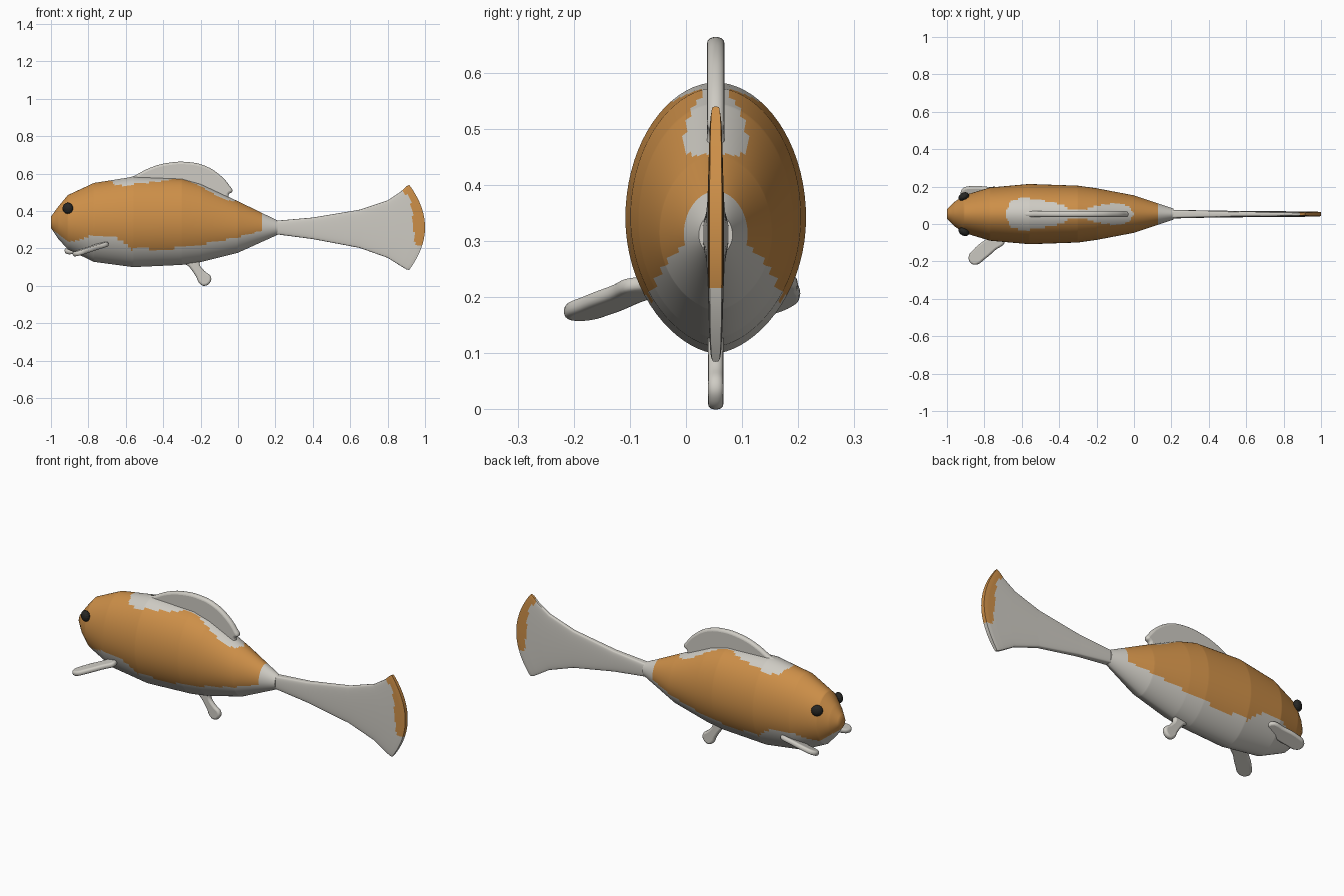
import bpy, bmesh, math
from mathutils import Vector, Matrix

cube = bpy.data.objects.get("Cube")
if cube:
    bpy.data.objects.remove(cube, do_unlink=True)

MID = 0.053          # y of the fish's centre plane
RING = 72            # points around each lofted section


def material(name, rgb):
    m = bpy.data.materials.new(name)
    m.use_nodes = True
    m.diffuse_color = (*rgb, 1)
    m.node_tree.nodes["Principled BSDF"].inputs["Base Color"].default_value = (*rgb, 1)
    return m


ORANGE = material("orange scales", (0.61, 0.275, 0.065))
WHITE = material("off white", (0.62, 0.60, 0.55))
BLACK = material("eye black", (0.02, 0.02, 0.018))


def lookup(table, x):
    """Linear interpolation of rows (key, value, ...); returns the values."""
    if x <= table[0][0]:
        return table[0][1:]
    for a, b in zip(table, table[1:]):
        if x <= b[0]:
            t = (x - a[0]) / (b[0] - a[0])
            return [p + (q - p) * t for p, q in zip(a[1:], b[1:])]
    return table[-1][1:]


def smooth(obj, angle=50):
    bpy.ops.object.select_all(action="DESELECT")
    obj.select_set(True)
    bpy.context.view_layer.objects.active = obj
    bpy.ops.object.shade_smooth_by_angle(angle=math.radians(angle))


def loft(name, stations, steps, power, bulge, rule):
    """Skin rings through stations (x, top, bottom, half width)."""
    bm = bmesh.new()
    x0, x1 = stations[0][0], stations[-1][0]
    xs = {x0 + (x1 - x0) * i / steps for i in range(steps + 1)}
    rings = []
    for x in sorted(xs | {s[0] for s in stations}):
        top, bottom, w = lookup(stations, x)
        push = bulge * ((x - x0) / (x1 - x0)) ** 4
        ring = []
        for k in range(RING):
            a = 2 * math.pi * k / RING
            c, s = math.cos(a), math.sin(a)
            y = MID + w * math.copysign(abs(s) ** power(c), s)
            z = (top + bottom) / 2 + (top - bottom) / 2 * c
            ring.append(bm.verts.new((x + push * (1 - c * c), y, z)))
        rings.append(ring)
    for r, q in zip(rings, rings[1:]):
        for k in range(RING):
            n = (k + 1) % RING
            bm.faces.new((r[k], r[n], q[n], q[k]))
    # strip caps, so colour rules also work on the ends
    for r in (rings[0], rings[-1]):
        for k in range(RING // 2):
            ids = dict.fromkeys((k, k + 1, RING - k - 1, (RING - k) % RING))
            bm.faces.new([r[i] for i in ids])
    bmesh.ops.recalc_face_normals(bm, faces=bm.faces)
    for f in bm.faces:
        f.material_index = 0 if rule(f.calc_center_median()) else 1
    mesh = bpy.data.meshes.new(name)
    bm.to_mesh(mesh)
    bm.free()
    mesh.materials.append(ORANGE)
    mesh.materials.append(WHITE)
    obj = bpy.data.objects.new(name, mesh)
    bpy.context.collection.objects.link(obj)
    smooth(obj)
    return obj


def fin(name, outline, matrix, thick=0.028):
    """Rounded flat fin from a smooth closed outline."""
    round_ = thick * 0.4
    cu = bpy.data.curves.new(name, "CURVE")
    cu.dimensions = "2D"
    cu.fill_mode = "BOTH"
    cu.extrude = thick / 2 - round_
    cu.bevel_depth = round_
    cu.bevel_resolution = 2
    cu.offset = -round_
    cu.resolution_u = 6
    sp = cu.splines.new("BEZIER")
    sp.bezier_points.add(len(outline) - 1)
    for p, (u, v) in zip(sp.bezier_points, outline):
        p.co = (u, v, 0)
        p.handle_left_type = p.handle_right_type = "AUTO"
    sp.use_cyclic_u = True
    cu.materials.append(WHITE)
    obj = bpy.data.objects.new(name, cu)
    bpy.context.collection.objects.link(obj)
    obj.matrix_world = matrix
    bpy.ops.object.select_all(action="DESELECT")
    obj.select_set(True)
    bpy.context.view_layer.objects.active = obj
    bpy.ops.object.convert(target="MESH")
    smooth(bpy.context.object)


# Body: white belly, white back patches and white tail root
belly = [(-1, .305), (-.9, .235), (-.83, .25), (-.78, .27), (-.66, .265),
         (-.6, .225), (-.57, .195), (-.35, .2), (-.2, .22), (0, .26), (.13, .295)]
patch = [(-.69, 0), (-.66, .07), (-.6, .088), (-.52, .08), (-.45, .065),
         (-.38, .05), (-.34, .02), (-.28, .02), (-.2, .045), (-.1, .06),
         (-.03, .045), (0, 0)]


def body_rule(c):
    on_back = c.z > 0.4 and abs(c.y - MID) < lookup(patch, c.x)[0]
    return c.x < 0.13 and c.z > lookup(belly, c.x)[0] and not on_back


loft("body",
     [(-1, .37, .31, .025), (-.96, .425, .25, .065), (-.91, .485, .195, .1),
      (-.77, .55, .128, .142), (-.56, .583, .1, .161), (-.3, .573, .112, .152),
      (-.2, .545, .127, .138), (0, .452, .177, .1), (.21, .35, .272, .03)],
     150, lambda c: 1.2 if c < 0 else 1.05, 0, body_rule)

# Tail fin: orange band on the upper trailing edge
tail_edge = [(.215, .95), (.3, .94), (.45, .925), (.51, .885), (.54, .87)]
loft("tail_fin",
     [(.17, .345, .28, .024), (.4, .365, .25, .019), (.65, .407, .203, .016),
      (.8, .457, .15, .015), (.87, .503, .106, .014), (.9, .532, .088, .013),
      (.915, .54, .085, .011)],
     80, lambda c: 0.3, 0.085,
     lambda c: c.z > 0.213 and c.x > lookup(tail_edge, c.z)[0])

# Fins standing on the centre plane
upright = Matrix.Translation((0, MID, 0)) @ Matrix.Rotation(math.pi / 2, 4, "X")
fin("dorsal_fin",
    [(-.6, .56), (-.55, .59), (-.46, .635), (-.37, .658), (-.27, .662),
     (-.18, .643), (-.1, .595), (-.045, .535), (-.03, .505), (-.05, .488),
     (-.045, .44), (-.2, .5), (-.4, .53)], upright, 0.032)
fin("belly_fin",
    [(-.3, .14), (-.26, .1), (-.225, .05), (-.205, .012), (-.18, 0),
     (-.148, .02), (-.145, .048), (-.18, .08), (-.205, .115), (-.2, .16)], upright)

# Side fins
paddle = [(0, -.03), (.08, -.042), (.16, -.042), (.205, -.03), (.22, 0),
          (.205, .028), (.14, .036), (.07, .034), (0, .03)]
for name, root, tip, lean in (
        ("side_fin_front", (-.71, -.07, .222), (-.87, -.2, .17), 0.1),
        ("side_fin_back", (-.71, .155, .222), (-.94, .165, .182), -0.35)):
    root, tip = Vector(root), Vector(tip)
    along = (tip - root).normalized()
    across = Vector((0, 0, 1)).cross(along).normalized()
    across = (Matrix.Rotation(lean, 3, along) @ across).normalized()
    frame = Matrix((along, across, along.cross(across))).transposed()
    fin(name, paddle, Matrix.Translation(root) @ frame.to_4x4(), 0.026)

# Eyes
for name, side in (("eye_front", -1), ("eye_back", 1)):
    bpy.ops.mesh.primitive_uv_sphere_add(
        segments=16, ring_count=10, radius=0.03,
        location=(-.91, MID + side * 0.094, .415),
        rotation=(math.pi / 2, 0, side * 0.5))
    eye = bpy.context.object
    eye.name = name
    eye.scale = (1, 1, 0.7)
    eye.data.materials.append(BLACK)
